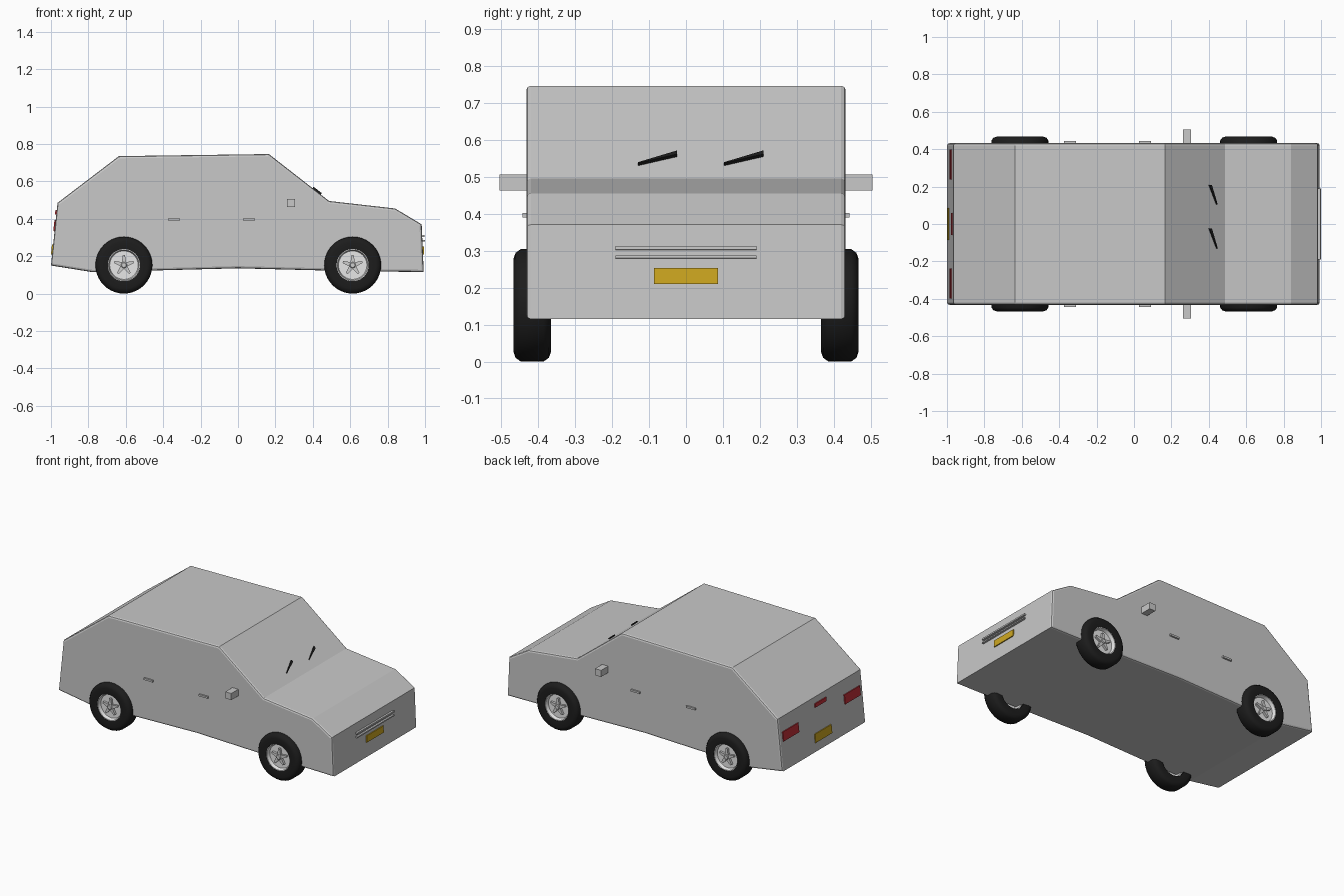
import bpy, bmesh, math
from mathutils import Matrix, Vector

cube = bpy.data.objects.get("Cube")
if cube:
    bpy.data.objects.remove(cube, do_unlink=True)


def material(name, rgb, rough=0.6):
    m = bpy.data.materials.new(name)
    m.use_nodes = True
    m.diffuse_color = (*rgb, 1)
    m.roughness = rough
    bsdf = m.node_tree.nodes["Principled BSDF"]
    bsdf.inputs["Base Color"].default_value = (*rgb, 1)
    bsdf.inputs["Roughness"].default_value = rough
    return m


PAINT = material("light_grey_paint", (0.58, 0.58, 0.58))
RIM = material("white_rim", (0.92, 0.92, 0.92))
SILVER = material("silver_spokes", (0.62, 0.62, 0.62))
BLACK = material("black_rubber", (0.012, 0.012, 0.012))
RED = material("red_lamp", (0.55, 0.03, 0.04))
YELLOW = material("yellow_plate", (0.62, 0.39, 0.015))


def finish(bm, name, mat, smooth=False):
    bmesh.ops.recalc_face_normals(bm, faces=bm.faces)
    mesh = bpy.data.meshes.new(name)
    bm.to_mesh(mesh)
    bm.free()
    mesh.materials.append(mat)
    ob = bpy.data.objects.new(name, mesh)
    bpy.context.collection.objects.link(ob)
    if smooth:
        bpy.ops.object.select_all(action="DESELECT")
        ob.select_set(True)
        bpy.context.view_layer.objects.active = ob
        bpy.ops.object.shade_smooth_by_angle(angle=math.radians(40))
    return ob


def box(name, mat, centre, size, tilt=0.0):
    bm = bmesh.new()
    place = (Matrix.Translation(centre) @ Matrix.Rotation(tilt, 4, "Y")
             @ Matrix.Diagonal((*size, 1)))
    bmesh.ops.create_cube(bm, size=1, matrix=place)
    return finish(bm, name, mat)


def prism(bm, outline, y0, y1):
    """Extrude an (x, z) outline along y."""
    face = bm.faces.new([bm.verts.new((x, y0, z)) for x, z in outline])
    out = bmesh.ops.extrude_face_region(bm, geom=[face])
    verts = [g for g in out["geom"] if isinstance(g, bmesh.types.BMVert)]
    bmesh.ops.translate(bm, verts=verts, vec=(0, y1 - y0, 0))


def lathe(name, mat, profile, x, z, side):
    """Spin a closed (radius, y) loop around the axle."""
    bm = bmesh.new()
    centre = Vector((x, 0, z))
    verts = [bm.verts.new((x + r, side * y, z)) for r, y in profile]
    edges = [bm.edges.new((verts[i - 1], verts[i])) for i in range(len(verts))]
    bmesh.ops.spin(bm, geom=verts + edges, cent=centre, axis=(0, 1, 0),
                   angle=math.tau, steps=40)
    bmesh.ops.remove_doubles(bm, verts=bm.verts, dist=0.0001)
    return finish(bm, name, mat, smooth=True)


# Body shell: side outline with softened side edges
HALF = 0.432
outline = [(-1.0, 0.15), (-0.965, 0.485), (-0.637, 0.735), (0.165, 0.746),
           (0.487, 0.495), (0.84, 0.455), (0.982, 0.37), (0.993, 0.115),
           (0.6, 0.12), (0, 0.135), (-0.78, 0.115)]
bm = bmesh.new()
prism(bm, outline, -HALF, HALF)
rim_edges = [e for e in bm.edges
             if abs(e.verts[0].co.y - e.verts[1].co.y) < 0.001]
bmesh.ops.bevel(bm, geom=rim_edges, offset=0.012, segments=2, profile=0.5,
                affect="EDGES")
finish(bm, "body_shell", PAINT)

# Wheels
AXLE_Z, R = 0.152, 0.152
tyre = [(0.086, 0.37), (0.125, 0.365), (0.142, 0.371), (R, 0.385),
        (R, 0.447), (0.142, 0.461), (0.125, 0.467), (0.086, 0.462)]
dish = [(0, 0.432), (0.074, 0.432), (0.08, 0.385), (0.088, 0.385),
        (0.088, 0.46), (0.082, 0.46), (0.076, 0.438), (0, 0.438)]
hub = [(0, 0.436), (0.016, 0.436), (0.016, 0.456), (0.012, 0.46), (0, 0.46)]

for end, x in (("tail", -0.61), ("nose", 0.613)):
    for side_name, side in (("front", -1), ("back", 1)):
        tag = f"{end}_{side_name}"
        lathe(f"tyre_{tag}", BLACK, tyre, x, AXLE_Z, side)
        lathe(f"wheel_rim_{tag}", RIM, dish, x, AXLE_Z, side)
        lathe(f"wheel_hub_{tag}", SILVER, hub, x, AXLE_Z, side)
        # Five-pointed spoke star with blunt tips
        star = []
        for k in range(5):
            a = math.pi / 2 + k * math.tau / 5
            for da, r in ((-0.1, 0.055), (0.1, 0.055), (math.pi / 5, 0.02)):
                star.append((x + r * math.cos(a + da),
                             AXLE_Z + r * math.sin(a + da)))
        bm = bmesh.new()
        prism(bm, star, side * 0.437, side * 0.453)
        finish(bm, f"wheel_spokes_{tag}", SILVER)

# Wing mirrors and door handles
for side_name, side in (("front", -1), ("back", 1)):
    box(f"wing_mirror_{side_name}", PAINT, (0.283, side * 0.465, 0.484),
        (0.043, 0.08, 0.043))
    for door, x in (("rear", -0.342), ("forward", 0.058)):
        box(f"{door}_door_handle_{side_name}", PAINT,
            (x, side * 0.434, 0.396), (0.065, 0.018, 0.012))

# Windscreen wipers: tapered blades lying on the sloping glass
glass_normal = Vector((0.615, 0, 0.79))
across = Vector((0.79, 0, -0.615))
for name, y in (("front", -0.13), ("back", 0.103)):
    tip = Vector((0.441, y, 0.531))
    root = Vector((0.405, y + 0.106, 0.559))
    quad = [tip - across * 0.002, tip + across * 0.002,
            root + across * 0.008, root - across * 0.008]
    bm = bmesh.new()
    face = bm.faces.new([bm.verts.new(p - glass_normal * 0.003) for p in quad])
    out = bmesh.ops.extrude_face_region(bm, geom=[face])
    top = [g for g in out["geom"] if isinstance(g, bmesh.types.BMVert)]
    bmesh.ops.translate(bm, verts=top, vec=glass_normal * 0.012)
    finish(bm, f"wiper_{name}", BLACK)

# Nose: grille bars and number plate
NOSE_TILT = -0.043
box("grille_bar_upper", PAINT, (0.99, 0, 0.307), (0.016, 0.382, 0.01), NOSE_TILT)
box("grille_bar_lower", PAINT, (0.991, 0, 0.283), (0.016, 0.382, 0.008), NOSE_TILT)
box("nose_number_plate", YELLOW, (0.99, 0, 0.231), (0.009, 0.173, 0.043), NOSE_TILT)

# Tail: lamps and number plate
TAIL_TILT = 0.104
for side_name, side in (("front", -1), ("back", 1)):
    box(f"tail_lamp_{side_name}", RED, (-0.98, side * 0.318, 0.363),
        (0.009, 0.16, 0.06), TAIL_TILT)
box("brake_lamp", RED, (-0.973, 0, 0.434), (0.009, 0.115, 0.024), TAIL_TILT)
box("tail_number_plate", YELLOW, (-0.993, 0, 0.235), (0.009, 0.17, 0.055), TAIL_TILT)
